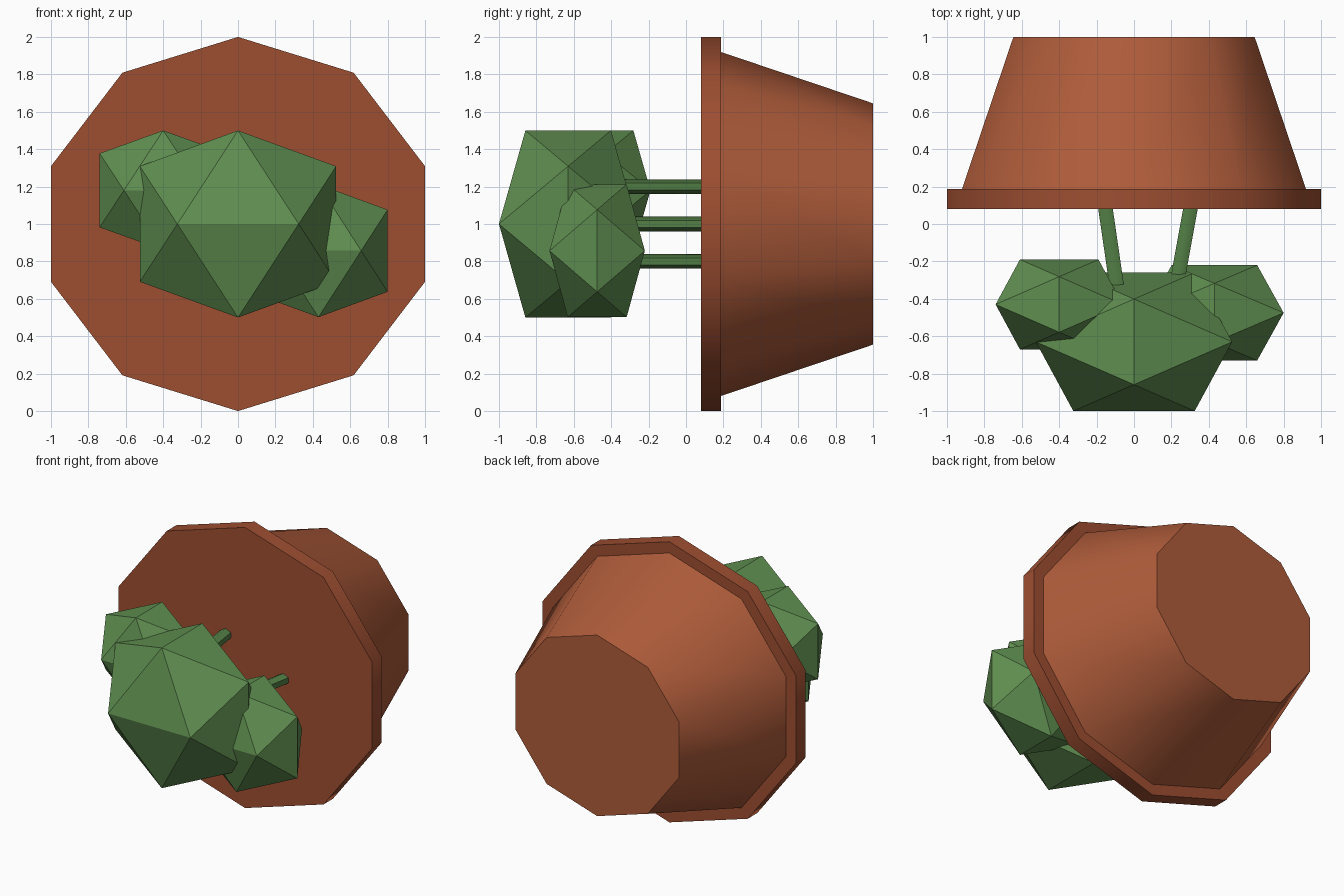
import bpy, bmesh, math
from mathutils import Vector

if "Cube" in bpy.data.objects:
    bpy.data.objects.remove(bpy.data.objects["Cube"])


def material(name, rgb):
    m = bpy.data.materials.new(name)
    m.diffuse_color = (*rgb, 1)
    m.use_nodes = True
    m.node_tree.nodes["Principled BSDF"].inputs["Base Color"].default_value = m.diffuse_color
    return m


CLAY = material("clay", (0.43, 0.107, 0.043))
RIM_CLAY = material("rim_clay", (0.34, 0.077, 0.031))
LEAF = material("leaf", (0.115, 0.27, 0.08))
STEM = material("stem_green", (0.085, 0.21, 0.06))


def add_object(name, bm, mat):
    bmesh.ops.recalc_face_normals(bm, faces=bm.faces)
    mesh = bpy.data.meshes.new(name)
    bm.to_mesh(mesh)
    bm.free()
    mesh.materials.append(mat)
    ob = bpy.data.objects.new(name, mesh)
    bpy.context.collection.objects.link(ob)
    return ob


def tube(name, sides, start, end, r0, r1, mat):
    """Capped prism from start to end; each radius is an (x, z) pair."""
    bm = bmesh.new()
    rings = []
    for c, r in ((start, r0), (end, r1)):
        rings.append([bm.verts.new((c[0] + r[0] * math.sin(math.tau * i / sides),
                                    c[1],
                                    c[2] + r[1] * math.cos(math.tau * i / sides)))
                      for i in range(sides)])
    for ring in rings:
        bm.faces.new(ring)
    for i in range(sides):
        j = (i + 1) % sides
        bm.faces.new((rings[0][i], rings[0][j], rings[1][j], rings[1][i]))
    ob = add_object(name, bm, mat)
    # smooth sides, sharp caps
    bpy.ops.object.select_all(action='DESELECT')
    ob.select_set(True)
    bpy.context.view_layer.objects.active = ob
    bpy.ops.object.shade_smooth_by_angle(angle=math.radians(62))
    return ob


def leaf_clump(name, centre, half):
    """Flat-faced icosahedron filling a box with the given half sizes."""
    k = (math.sqrt(5) - 1) / 2
    bm = bmesh.new()
    for a in (-1, 1):
        for b in (-1, 1):
            for p in ((a * k, b, 0), (0, a * k, b), (b, 0, a * k)):
                bm.verts.new([c + h * v for c, h, v in zip(centre, half, p)])
    bmesh.ops.convex_hull(bm, input=bm.verts[:])
    return add_object(name, bm, LEAF)


# Pot lying on its side: ten-sided rim and tapered body
WIDE = 1 / math.sin(math.radians(72))
tube("pot_rim", 10, (0, 0.08, 1), (0, 0.187, 1), (WIDE, 1), (WIDE, 1), RIM_CLAY)
tube("pot_body", 10, (0, 0.18, 1), (0, 1, 1),
     (0.922 * WIDE, 0.922), (0.645 * WIDE, 0.645), CLAY)

# Three stems leaning together
for i, (x, z, lean) in enumerate(((-0.155, 1.2, 0.08), (0.305, 1.0, -0.1),
                                  (-0.155, 0.8, 0.08))):
    tube(f"stem_{i + 1}", 6, (x, 0.1, z), (x + lean, -0.45, z),
         (0.045, 0.039), (0.045, 0.039), STEM)

# Leaf clumps
leaf_clump("main_leaves", (0, -0.63, 1), (0.525, 0.37, 0.5))
leaf_clump("left_leaves", (-0.4, -0.43, 1.18), (0.34, 0.24, 0.32))
leaf_clump("right_leaves", (0.43, -0.475, 0.857), (0.37, 0.255, 0.355))
